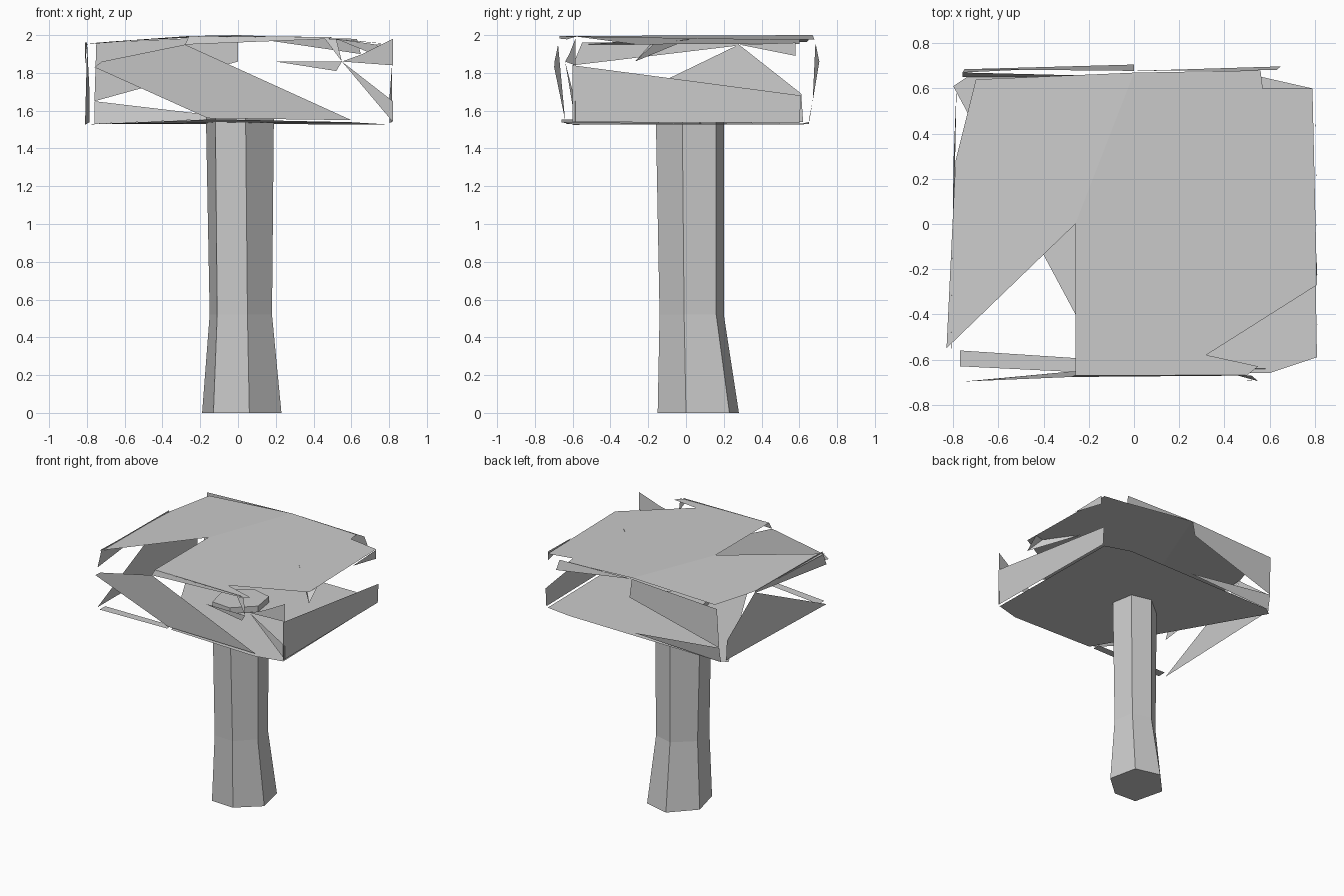
import bpy


def make(name, verts, faces):
    me = bpy.data.meshes.new(name)
    me.from_pydata(verts, [], faces)
    me.update()
    ob = bpy.data.objects.new(name, me)
    bpy.context.collection.objects.link(ob)
    return ob


def panels(name, polys, place):
    """One object from flat outlines; place() lifts each 2D point onto its side."""
    verts, faces = [], []
    for poly in polys:
        faces.append(tuple(range(len(verts), len(verts) + len(poly))))
        verts += [place(*p) for p in poly]
    return make(name, verts, faces)


# Trunk: six-sided, flared towards the foot
rings = [
    (0.0, [(-.13, -.14), (.06, -.15), (.23, 0), (.18, .23), (-.02, .28), (-.19, .10)]),
    (0.52, [(-.11, -.135), (.05, -.14), (.18, -.01), (.15, .16), (0, .20), (-.15, .07)]),
    (1.58, [(-.12, -.15), (.04, -.16), (.19, -.02), (.16, .16), (0, .20), (-.17, .06)]),
]
verts = [(x, y, z) for z, ring in rings for x, y in ring]
faces = [(r * 6 + i, r * 6 + (i + 1) % 6, r * 6 + 6 + (i + 1) % 6, r * 6 + 6 + i)
         for r in range(2) for i in range(6)]
faces += [(5, 4, 3, 2, 1, 0), (12, 13, 14, 15, 16, 17)]
make("trunk", verts, faces)

# Canopy roof: broken at the front left and front right
panels("canopy_roof", [
    [(-.83, -.55), (-.26, 0), (0, .67), (-.70, .64), (-.79, .28)],
    [(-.26, 0), (-.26, -.67), (.50, -.67), (.55, -.63), (.32, -.58), (.81, -.27),
     (.79, .60), (.57, .60), (.56, .68), (0, .67)],
], lambda x, y: (x, y, 2.0 - .05 * (x / .82) ** 2))

# Canopy floor: cut diagonally at the front left, with a loose front strip
panels("canopy_floor", [
    [(-.80, .61), (-.74, .65), (.57, .65), (.79, .60), (.81, -.59), (.60, -.66), (-.12, -.66)],
    [(-.77, -.56), (-.77, -.63), (-.16, -.66), (-.16, -.60)],
], lambda x, y: (x, y, 1.555 - .03 * (x / .82) ** 2))


# Walls bulge outward at mid height
def bulge(z):
    return .65 + .06 * max(0, 1 - abs(z - 1.84) / .29)


panels("canopy_front", [
    [(-.76, 1.83), (-.16, 1.56), (.60, 1.55), (-.28, 1.95), (-.72, 1.86)],
    [(-.28, 1.95), (.48, 1.98), (.50, 1.99), (-.26, 1.995)],
    [(.20, 1.86), (.52, 1.81), (.55, 1.86)],
    [(.46, 1.98), (.55, 1.86), (.52, 1.98)],
], lambda x, z: (x, -bulge(z) + .01, z))

panels("canopy_front_corner", [
    [(.55, 1.86), (.82, 1.54), (.82, 1.65)],
    [(.55, 1.86), (.82, 1.84), (.66, 1.90)],
    [(.66, 1.90), (.82, 1.84), (.82, 1.98)],
], lambda x, z: (x, -.64 + (x - .55) * .2, z))

panels("canopy_back", [
    [(0, 1.86), (-.76, 1.65), (-.75, 1.96), (0, 1.995)],
    [(0, 1.56), (-.76, 1.53), (-.76, 1.65)],
    [(.65, 1.90), (0, 1.995), (.63, 1.98)],
], lambda x, z: (x, bulge(z), z))

panels("canopy_right", [
    [(-.60, 1.54), (.60, 1.535), (.61, 1.68), (-.60, 1.84)],
    [(.28, 1.95), (.58, 1.89), (.58, 1.96)],
], lambda y, z: (.815 - .02 * max(0, y), y, z))

panels("canopy_left", [
    [(.62, 1.54), (-.60, 1.525), (.28, 1.95), (.61, 1.69)],
    [(-.60, 1.84), (-.55, 1.96), (.28, 1.96), (.28, 1.945)],
], lambda y, z: (-.81 + .04 * max(0, y), y, z))

# Loose shard hanging under the right edge
make("hanging_shard", [(.52, .02, 1.98), (.81, -.17, 1.95), (.81, -.27, 1.86), (.73, -.19, 1.95)],
     [(0, 2, 3), (1, 3, 2)])
